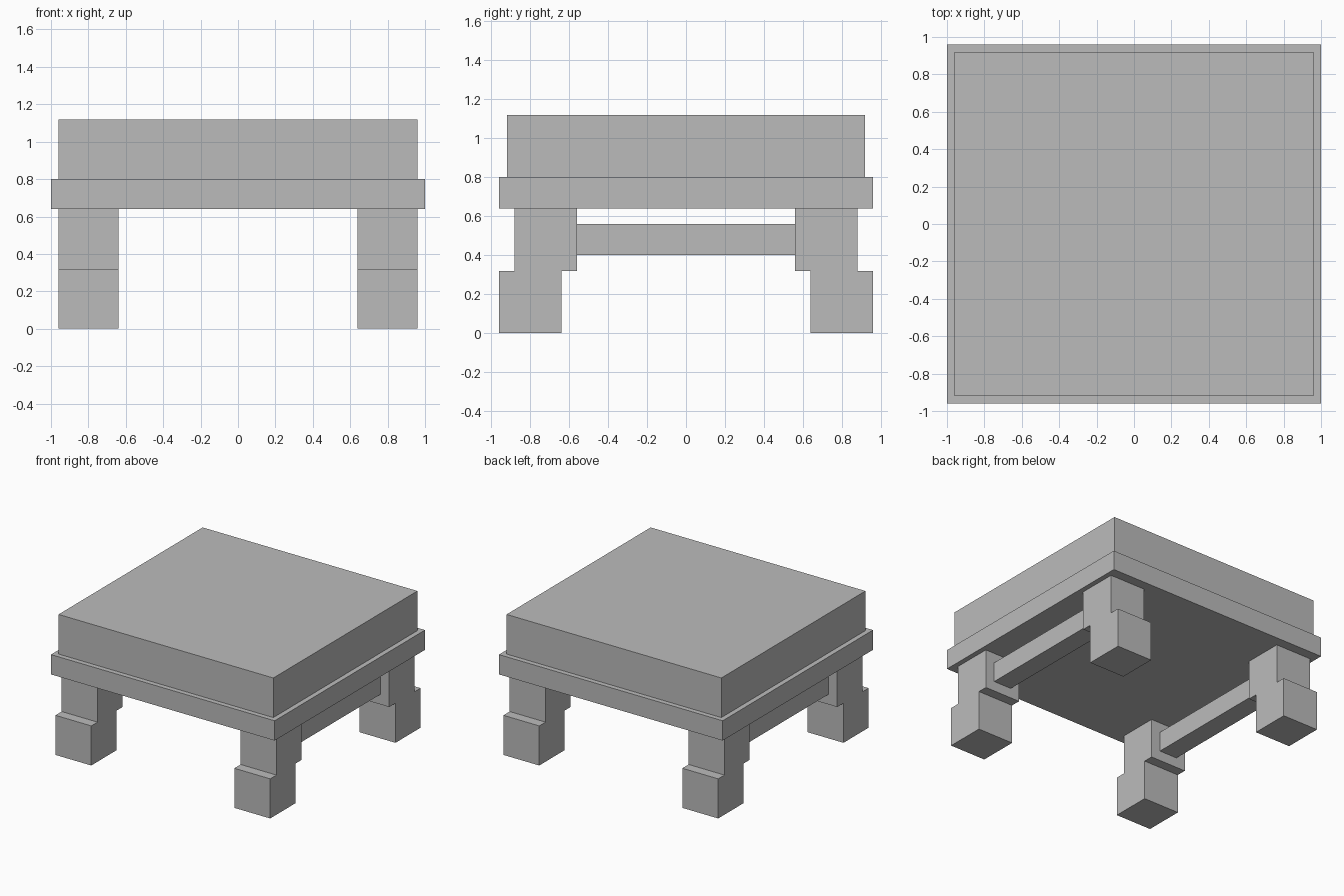
import bpy
import bmesh

if "Cube" in bpy.data.objects:
    bpy.data.objects.remove(bpy.data.objects["Cube"], do_unlink=True)

# Single plain grey
grey = bpy.data.materials.new("plain_grey")
grey.use_nodes = True
GREY = (0.5, 0.5, 0.5, 1.0)
grey.diffuse_color = GREY
grey.node_tree.nodes["Principled BSDF"].inputs["Base Color"].default_value = GREY


def add_object(name, bm):
    bmesh.ops.recalc_face_normals(bm, faces=bm.faces)
    mesh = bpy.data.meshes.new(name)
    bm.to_mesh(mesh)
    bm.free()
    mesh.materials.append(grey)
    obj = bpy.data.objects.new(name, mesh)
    bpy.context.collection.objects.link(obj)
    return obj


def extrude_x(name, profile, x0, x1):
    """Extrude a (y, z) profile from x0 to x1."""
    bm = bmesh.new()
    face = bm.faces.new([bm.verts.new((x0, y, z)) for y, z in profile])
    side = bmesh.ops.extrude_face_region(bm, geom=[face])
    moved = [v for v in side["geom"] if isinstance(v, bmesh.types.BMVert)]
    bmesh.ops.translate(bm, verts=moved, vec=(x1 - x0, 0, 0))
    return add_object(name, bm)


def box(name, x0, x1, y0, y1, z0, z1):
    return extrude_x(name, [(y0, z0), (y1, z0), (y1, z1), (y0, z1)], x0, x1)


# Seat frame and cushion
box("seat_frame", -1.0, 1.0, -0.96, 0.96, 0.64, 0.80)
box("cushion", -0.96, 0.96, -0.92, 0.92, 0.80, 1.12)

# Stepped legs: the foot is shifted outwards from the upper block
LEG = [(0.64, 0.0), (0.96, 0.0), (0.96, 0.32), (0.88, 0.32),
       (0.88, 0.64), (0.56, 0.64), (0.56, 0.32), (0.64, 0.32)]

for side, sx in (("left", 1), ("right", -1)):
    for end, sy in (("front", -1), ("back", 1)):
        extrude_x(f"{end}_{side}_leg", [(sy * y, z) for y, z in LEG],
                  sx * 0.64, sx * 0.96)
    # Side rail joining the front and back legs
    box(f"{side}_rail", sx * 0.72, sx * 0.88, -0.56, 0.56, 0.40, 0.56)
